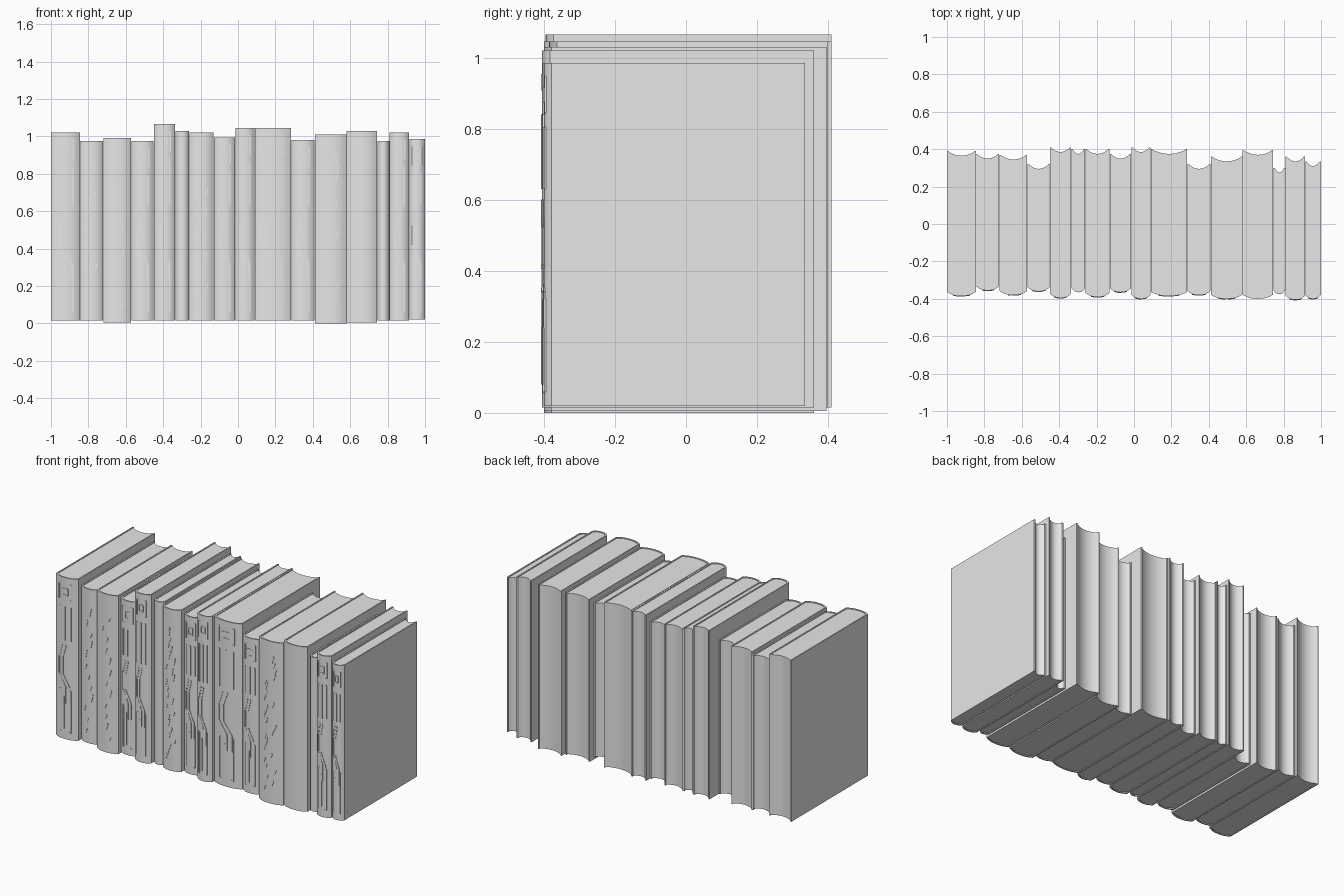
import bpy, bmesh, random

random.seed(4)
if "Cube" in bpy.data.objects:
    bpy.data.objects.remove(bpy.data.objects["Cube"])

grey = bpy.data.materials.new("light_grey")
grey.use_nodes = True
colour = (0.8, 0.8, 0.8, 1)
grey.diffuse_color = colour
grey.node_tree.nodes["Principled BSDF"].inputs["Base Color"].default_value = colour

BOARD = 0.008     # cover thickness
ROUND = 0.022     # how far the spine bulges
HOLLOW = 0.022    # how far the page edge curves in
LIP = 0.004       # pages sit this far below the cover edge
STEPS = [i / 6 - 1 for i in range(13)]


def finish(name, bm):
    bmesh.ops.recalc_face_normals(bm, faces=bm.faces)
    me = bpy.data.meshes.new(name)
    bm.to_mesh(me)
    bm.free()
    me.materials.append(grey)
    me.shade_smooth()
    me.set_sharp_from_angle(angle=0.6)
    ob = bpy.data.objects.new(name, me)
    bpy.context.collection.objects.link(ob)
    return ob


def extrude_profile(name, outline, low, high):
    bm = bmesh.new()
    face = bm.faces.new([bm.verts.new((x, y, low)) for x, y in outline])
    top = bmesh.ops.extrude_face_region(bm, geom=[face])["geom"]
    moved = [v for v in top if isinstance(v, bmesh.types.BMVert)]
    bmesh.ops.translate(bm, verts=moved, vec=(0, 0, high - low))
    return finish(name, bm)


class Book:
    def __init__(self, left, right, low, high, front, back):
        self.mid = (left + right) / 2
        self.half = (right - left) / 2 - 0.001
        self.low, self.high, self.front, self.back = low, high, front, back

    def spine(self, u, inset=0.0):
        half = self.half - inset
        return (self.mid + u * half, self.front + inset + ROUND * abs(u) ** 2.5)

    def build(self, tag):
        inner = self.half - BOARD
        # wrap-around cover: outer spine, then back along the inside
        outer = [self.spine(u) for u in STEPS]
        inside = [self.spine(u, BOARD) for u in reversed(STEPS)]
        ends = [(self.mid + s, self.back) for s in (self.half, inner)]
        ends2 = [(self.mid - s, self.back) for s in (inner, self.half)]
        extrude_profile("cover_" + tag, outer + ends + inside + ends2,
                        self.low, self.high)
        # page block with hollow fore edge
        pages = [self.spine(u, BOARD) for u in STEPS]
        pages += [(self.mid + u * inner, self.back - 0.003 - HOLLOW * (1 - u * u))
                  for u in reversed(STEPS)]
        extrude_profile("pages_" + tag, pages, self.low + LIP, self.high - LIP)

    def ribbon(self, bm, points, width=0.007):
        # thin raised strips that follow the spine
        for (u, z), (v, w) in zip(points, points[1:]):
            dx, dz = (v - u) * self.half, w - z
            length = max((dx * dx + dz * dz) ** 0.5, 0.001)
            ox, oz = -dz / length * width / 2, dx / length * width / 2
            rings = []
            for depth in (-0.003, 0.002):
                ring = []
                for a, b, s in ((u, z, 1), (v, w, 1), (v, w, -1), (u, z, -1)):
                    x, y = self.spine(a)
                    ring.append(bm.verts.new((x + s * ox, y + depth, b + s * oz)))
                rings.append(ring)
            near, far = rings
            bm.faces.new(near)
            bm.faces.new(far[::-1])
            for i in range(4):
                j = (i + 1) % 4
                bm.faces.new((near[i], far[i], far[j], near[j]))

    def frame(self, bm, u, low, high):
        self.ribbon(bm, [(-u, low), (u, low), (u, high), (-u, high), (-u, low)])

    def ornate(self, tag):
        bm = bmesh.new()
        top = self.high
        # square emblem
        self.frame(bm, 0.55, top - 0.14, top - 0.04)
        self.frame(bm, 0.25, top - 0.11, top - 0.07)
        # upper panel of upright bars
        for u in (-0.5, 0, 0.5):
            self.ribbon(bm, [(u, 0.63), (u, top - 0.18)])
        # stepped bands down to the lower panel
        for u in (-0.25, 0.1):
            self.ribbon(bm, [(u, 0.6), (u - 0.3, 0.52), (u - 0.3, 0.42),
                             (u + 0.3, 0.34), (u + 0.3, 0.24)])
        self.frame(bm, 0.5, 0.06, 0.32)
        self.ribbon(bm, [(-0.1, 0.08), (-0.1, 0.28)])
        finish("spine_ornament_" + tag, bm)

    def dashed(self, tag, count):
        bm = bmesh.new()
        for i in range(count):
            z = 0.08 + (self.high - 0.18) * i / count
            u = random.uniform(-0.5, 0.4)
            self.ribbon(bm, [(u, z), (u + 0.15, z + random.uniform(0.02, 0.05))])
        finish("spine_dashes_" + tag, bm)


# left, right, bottom, top, front, back, spine decoration
ROWS = [
    (-1.0, -.845, .015, 1.02, -.385, .39, "ornate"),
    (-.845, -.72, .015, .975, -.355, .375, "sparse"),
    (-.72, -.57, .005, .99, -.38, .37, "sparse"),
    (-.57, -.45, .015, .975, -.36, .32, "ornate"),
    (-.45, -.335, .015, 1.065, -.395, .41, "ornate"),
    (-.335, -.26, .015, 1.03, -.365, .4, "plain"),
    (-.26, -.13, .015, 1.02, -.39, .4, "dense"),
    (-.13, -.015, .015, .995, -.365, .375, "ornate"),
    (-.015, .09, .015, 1.045, -.4, .41, "ornate"),
    (.09, .285, .015, 1.045, -.385, .4, "ornate"),
    (.285, .41, .015, .98, -.38, .32, "ornate"),
    (.41, .58, 0, 1.01, -.4, .36, "dense"),
    (.58, .745, .005, 1.03, -.4, .395, "plain"),
    (.745, .81, .015, .975, -.375, .3, "plain"),
    (.81, .915, .015, 1.02, -.405, .36, "ornate"),
    (.915, 1.0, .02, .985, -.4, .335, "ornate"),
]
for number, row in enumerate(ROWS, 1):
    book, tag, style = Book(*row[:6]), str(number), row[6]
    book.build(tag)
    if style == "ornate":
        book.ornate(tag)
    elif style != "plain":
        book.dashed(tag, 12 if style == "sparse" else 24)
